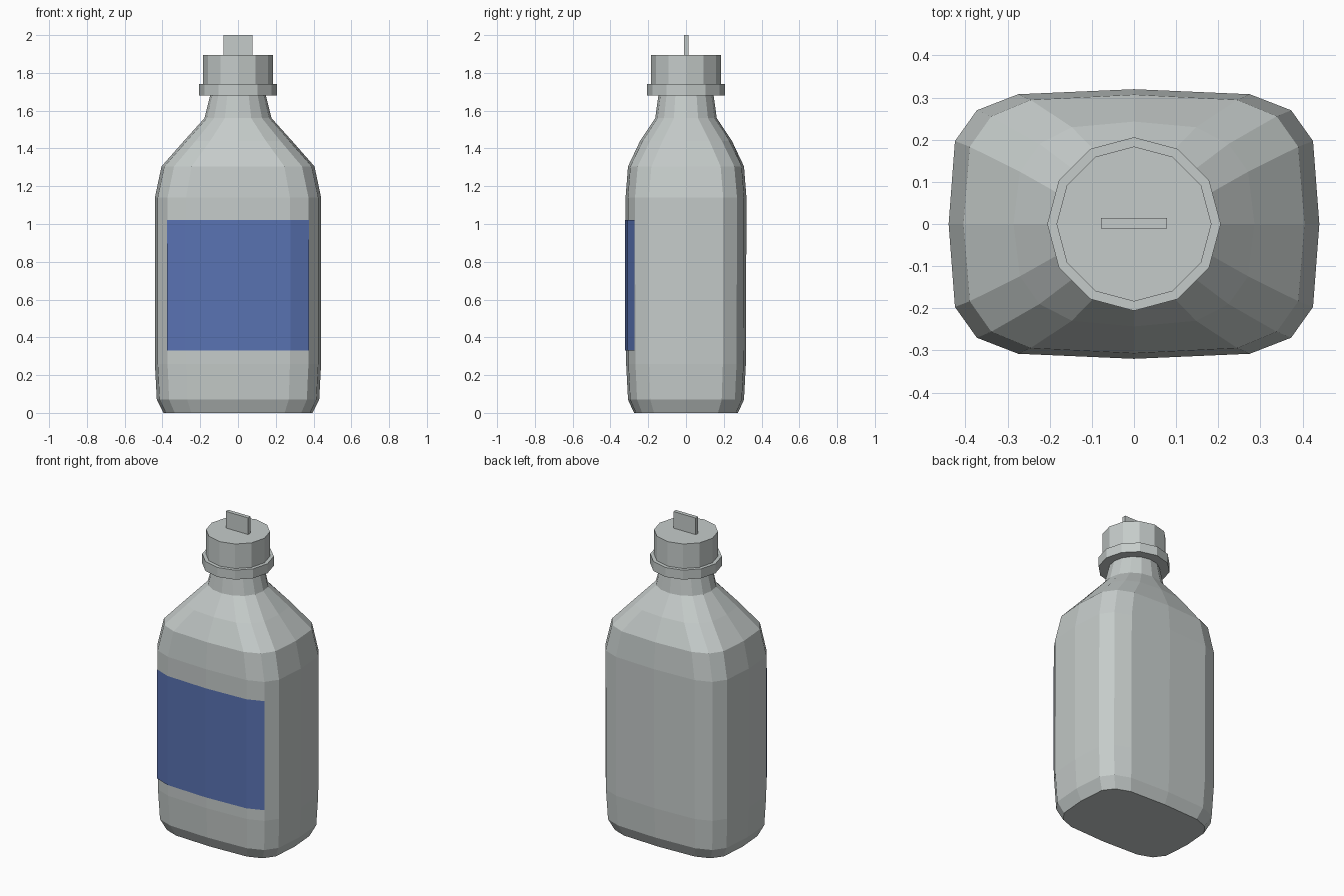
import bpy, bmesh, math

cube = bpy.data.objects.get("Cube")
if cube:
    bpy.data.objects.remove(cube)


def material(name, rgb):
    m = bpy.data.materials.new(name)
    m.use_nodes = True
    m.diffuse_color = (*rgb, 1)
    bsdf = next(n for n in m.node_tree.nodes if n.type == 'BSDF_PRINCIPLED')
    bsdf.inputs["Base Color"].default_value = (*rgb, 1)
    return m


grey = material("pale grey", (0.56, 0.60, 0.59))
blue = material("label blue", (0.10, 0.17, 0.45))


def finish(bm, name, mat):
    bmesh.ops.recalc_face_normals(bm, faces=bm.faces)
    mesh = bpy.data.meshes.new(name)
    bm.to_mesh(mesh)
    bm.free()
    mesh.materials.append(mat)
    obj = bpy.data.objects.new(name, mesh)
    bpy.context.collection.objects.link(obj)
    return obj


# Rounded-rectangle outline: one quadrant mirrored into 16 points
HX, HY = 0.44, 0.32
quadrant = [(HX, 0), (0.425, 0.197), (0.373, 0.27), (0.275, 0.308)]
half = quadrant + [(0, HY)] + [(-x, y) for x, y in quadrant[:0:-1]]
outline = half + [(-x, -y) for x, y in half]


def ring(hx, hy, roundness):
    """Outline scaled to hx, hy and blended towards an ellipse."""
    pts = []
    for i, (x, y) in enumerate(outline):
        a = math.tau * i / len(outline)
        u = x / HX * (1 - roundness) + math.cos(a) * roundness
        v = y / HY * (1 - roundness) + math.sin(a) * roundness
        pts.append((u * hx, v * hy))
    return pts


def loft(name, levels, mat):
    bm = bmesh.new()
    rings = [[bm.verts.new((x, y, z)) for x, y in pts] for z, pts in levels]
    n = len(rings[0])
    for low, high in zip(rings, rings[1:]):
        for i in range(n):
            j = (i + 1) % n
            bm.faces.new((low[i], low[j], high[j], high[i]))
    bm.faces.new(rings[0][::-1])
    bm.faces.new(rings[-1])
    return finish(bm, name, mat)


# Bottle body: height, half width, half depth, roundness
sections = [
    (0, 0.395, 0.275, 0), (0.07, 0.43, 0.307, 0), (0.26, HX, 0.317, 0),
    (1.14, HX, HY, 0), (1.305, 0.405, 0.307, 0.08), (1.44, 0.286, 0.243, 0.45),
    (1.56, 0.178, 0.163, 0.95), (1.69, 0.145, 0.145, 1),
]
loft("bottle_body", [(z, ring(hx, hy, r)) for z, hx, hy, r in sections], grey)


# Collar and cap: twelve-sided discs
def disc(name, radius, bottom, top):
    pts = [(radius * math.cos(math.tau * i / 12), radius * math.sin(math.tau * i / 12))
           for i in range(12)]
    loft(name, [(bottom, pts), (top, pts)], grey)


disc("neck_collar", 0.206, 1.68, 1.74)
disc("cap", 0.184, 1.73, 1.895)

# Flat tab on top of the cap
tab = [(-0.078, -0.011), (0.078, -0.011), (0.078, 0.014), (-0.078, 0.014)]
loft("cap_tab", [(1.885, tab), (2.0, tab)], grey)

# Front label: thin plate following the front of the outline
bm = bmesh.new()
columns = [[bm.verts.new((x * 1.006, y * 1.008, z)) for z in (0.33, 1.02)]
           for x, y in outline[10:15]]
for a, b in zip(columns, columns[1:]):
    bm.faces.new((a[0], b[0], b[1], a[1]))
label = finish(bm, "front_label", blue)
if label.data.polygons[0].normal.y > 0:
    label.data.flip_normals()
